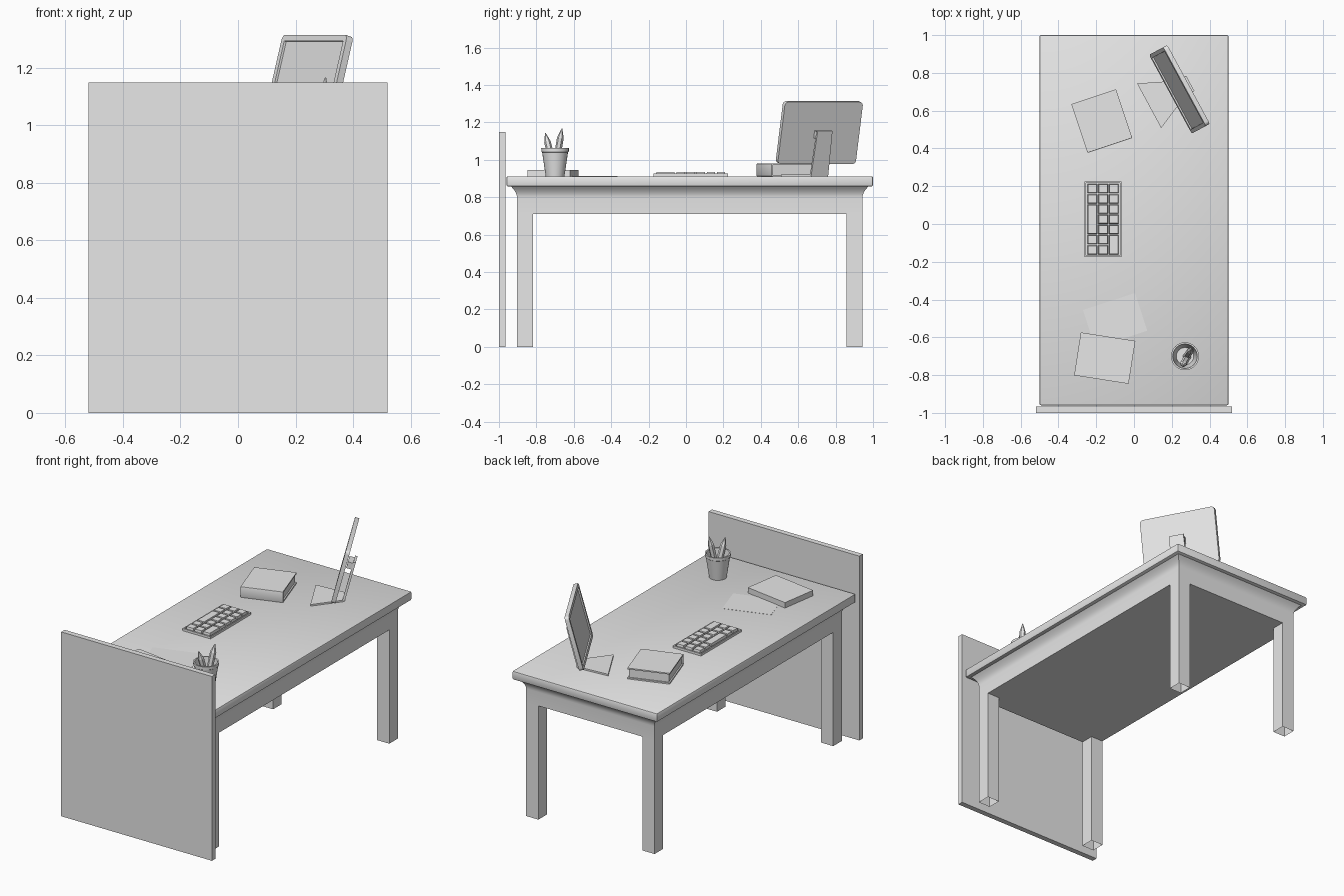
import bpy, bmesh, math
from mathutils import Matrix, Vector

if "Cube" in bpy.data.objects:
    bpy.data.objects.remove(bpy.data.objects["Cube"], do_unlink=True)

grey = bpy.data.materials.new("plain_grey")
grey.use_nodes = True
grey.diffuse_color = (0.8, 0.8, 0.8, 1)
grey.node_tree.nodes["Principled BSDF"].inputs["Base Color"].default_value = (0.8, 0.8, 0.8, 1)

TOP = 0.912      # height of the desk surface
MID_Y = 0.02     # desk centre


def place(x, y, z=0.0, turn=0.0):
    return Matrix.Translation((x, y, z)) @ Matrix.Rotation(math.radians(turn), 4, 'Z')


def finish(name, bm, matrix=None, smooth=False):
    bmesh.ops.recalc_face_normals(bm, faces=bm.faces)
    mesh = bpy.data.meshes.new(name)
    bm.to_mesh(mesh)
    bm.free()
    ob = bpy.data.objects.new(name, mesh)
    bpy.context.collection.objects.link(ob)
    mesh.materials.append(grey)
    if matrix is not None:
        ob.matrix_world = matrix
    if smooth:
        bpy.ops.object.select_all(action='DESELECT')
        ob.select_set(True)
        bpy.context.view_layer.objects.active = ob
        bpy.ops.object.shade_smooth_by_angle(angle=math.radians(35))
    return ob


def add_box(bm, lo, hi):
    lo, hi = Vector(lo), Vector(hi)
    mat = Matrix.Translation((lo + hi) / 2) @ Matrix.Diagonal((*(hi - lo), 1))
    return bmesh.ops.create_cube(bm, size=1, matrix=mat)["verts"]


def box(name, lo, hi, matrix=None, bevel=0.0):
    bm = bmesh.new()
    add_box(bm, lo, hi)
    if bevel:
        bmesh.ops.bevel(bm, geom=bm.edges[:], offset=bevel, segments=2,
                        profile=0.5, affect='EDGES')
    return finish(name, bm, matrix, smooth=bool(bevel))


def sink_face(bm, direction, border, depth):
    """Inset the face looking along direction and push it inward."""
    bm.normal_update()
    d = Vector(direction)
    face = max(bm.faces, key=lambda f: f.normal.dot(d) * 10 + f.calc_area())
    bmesh.ops.inset_region(bm, faces=[face], thickness=border)
    bmesh.ops.inset_region(bm, faces=[face], thickness=0.0005)
    bmesh.ops.translate(bm, verts=face.verts[:], vec=-d * depth)


def loft(name, rings, matrix=None, smooth=False):
    """Skin closed rings of points and cap both ends."""
    bm = bmesh.new()
    loops = [[bm.verts.new(p) for p in ring] for ring in rings]
    n = len(loops[0])
    for a, b in zip(loops, loops[1:]):
        for i in range(n):
            j = (i + 1) % n
            bm.faces.new((a[i], a[j], b[j], b[i]))
    bm.faces.new(loops[0])
    bm.faces.new(loops[-1])
    return finish(name, bm, matrix, smooth)


def rectangle(hx, hy, z):
    return [(-hx, -hy, z), (hx, -hy, z), (hx, hy, z), (-hx, hy, z)]


def circle(r, z, n=24):
    return [(r * math.cos(i * math.tau / n), r * math.sin(i * math.tau / n), z) for i in range(n)]


# Front privacy panel
box("front_panel", (-0.52, -1, 0), (0.52, -0.966, 1.15))

# Desk top, and the apron with its flared moulding
box("desk_top", (-0.5, -0.98, 0.858), (0.5, 0.98, TOP), place(0, MID_Y), bevel=0.008)
rings = [rectangle(0.443, 0.923, 0.71)]
for i in range(7):
    t = i / 6
    flare = 0.034 * t * t
    rings.append(rectangle(0.443 + flare, 0.923 + flare, 0.795 + 0.064 * t))
loft("apron", rings, place(0, MID_Y), smooth=True)

# Hollow square legs, open at the floor
for sx, side in ((-1, "right"), (1, "left")):
    for sy, end in ((-1, "front"), (1, "back")):
        bm = bmesh.new()
        add_box(bm, (-0.042, -0.042, 0), (0.042, 0.042, 0.711))
        bm.normal_update()
        floor = [f for f in bm.faces if f.normal.z < -0.9]
        bmesh.ops.delete(bm, geom=floor, context='FACES_ONLY')
        finish(f"{end}_{side}_leg", bm, place(sx * 0.401, MID_Y + sy * 0.881))

# Keyboard tray and keys; each column lists key lengths from the far end
bm = bmesh.new()
add_box(bm, (-0.097, -0.2, 0), (0.097, 0.2, 0.014))
sink_face(bm, (0, 0, 1), 0.011, 0.008)
keyboard = place(-0.164, 0.025, TOP)
finish("keyboard_tray", bm, keyboard)
bm = bmesh.new()
pitch, gap = 0.054, 0.003
columns = ((1, 1, 3, 1, 1), (1,) * 7, (1, 1, 1, 1, 1, 2))
for c, lengths in enumerate(columns):
    y = 3.5 * pitch
    x = (c - 1.5) * 0.057
    for length in lengths:
        y2 = y - length * pitch
        verts = add_box(bm, (x + gap, y2 + gap, 0.006), (x + 0.057 - gap, y - gap, 0.024))
        mid = Vector((x + 0.0285, (y + y2) / 2, 0))
        for v in verts:
            if v.co.z > 0.02:       # tapered key caps
                v.co.x += math.copysign(0.003, mid.x - v.co.x)
                v.co.y += math.copysign(0.003, mid.y - v.co.y)
        y = y2
finish("keyboard_keys", bm, keyboard)

# Thick book: covers, spine and recessed pages
book = place(-0.171, 0.546, TOP, 18.4)
box("book_bottom_cover", (-0.125, -0.13, 0), (0.125, 0.135, 0.008), book)
box("book_top_cover", (-0.125, -0.13, 0.06), (0.125, 0.135, 0.068), book)
box("book_spine", (-0.125, -0.137, 0), (0.125, -0.125, 0.068), book, bevel=0.003)
box("book_pages", (-0.117, -0.126, 0.007), (0.117, 0.126, 0.061), book)

# Thin notebook and loose sheet
box("notebook", (-0.146, -0.115, 0), (0.146, 0.115, 0.034), place(-0.155, -0.71, TOP, -8.9))
box("paper_sheet", (-0.145, -0.105, 0), (0.145, 0.105, 0.001), place(-0.1, -0.51, TOP, 18))

# Pencil cup with lip, and pencils
profile = ((0.05, 0), (0.069, 0.128), (0.073, 0.131), (0.074, 0.15), (0.065, 0.15), (0.046, 0.01))
loft("pencil_cup", [circle(r, z) for r, z in profile], place(0.27, -0.7, TOP), smooth=True)
pencils = (((0.275, -0.705, 0.925), (0.305, -0.663, 1.167)),
           ((0.285, -0.7, 0.925), (0.255, -0.752, 1.143)))
for i, (foot, tip) in enumerate(pencils):
    foot, tip = Vector(foot), Vector(tip)
    axis = tip - foot
    h = axis.length
    matrix = Matrix.Translation(foot) @ axis.to_track_quat('Z', 'Y').to_matrix().to_4x4()
    loft(f"pencil_{i + 1}", [circle(0.018, 0, 6), circle(0.018, h - 0.05, 6), circle(0.002, h, 6)], matrix)

# Display stand: tapered foot, leaning neck, hinge
stand = place(0.08, 0.626, TOP, 28.4)
loft("display_foot", [[(0, -0.134, z), (0.185, -0.05, z), (0.185, 0.05, z), (0, 0.134, z)]
                      for z in (0, 0.01)], stand)
lean = Matrix.Rotation(math.radians(14.5), 4, 'Y')
neck = stand @ Matrix.Translation((0.172, 0, 0.004)) @ lean
loft("display_neck", [[(0, -w, z), (0.014, -w, z), (0.014, w, z), (0, w, z)]
                      for w, z in ((0.052, 0), (0.045, 0.25))], neck)
box("display_hinge", (-0.03, -0.04, 0.2), (0.002, 0.04, 0.24), neck)

# Display: rounded slab with a sunken screen
bm = bmesh.new()
add_box(bm, (0, -0.237, 0), (0.025, 0.237, 0.342))
corners = [e for e in bm.edges if abs(e.verts[0].co.x - e.verts[1].co.x) > 0.01]
bmesh.ops.bevel(bm, geom=corners, offset=0.02, segments=4, profile=0.5, affect='EDGES')
sink_face(bm, (-1, 0, 0), 0.022, 0.008)
finish("display", bm, stand @ Matrix.Translation((0.128, 0, 0.072)) @ lean, smooth=True)
